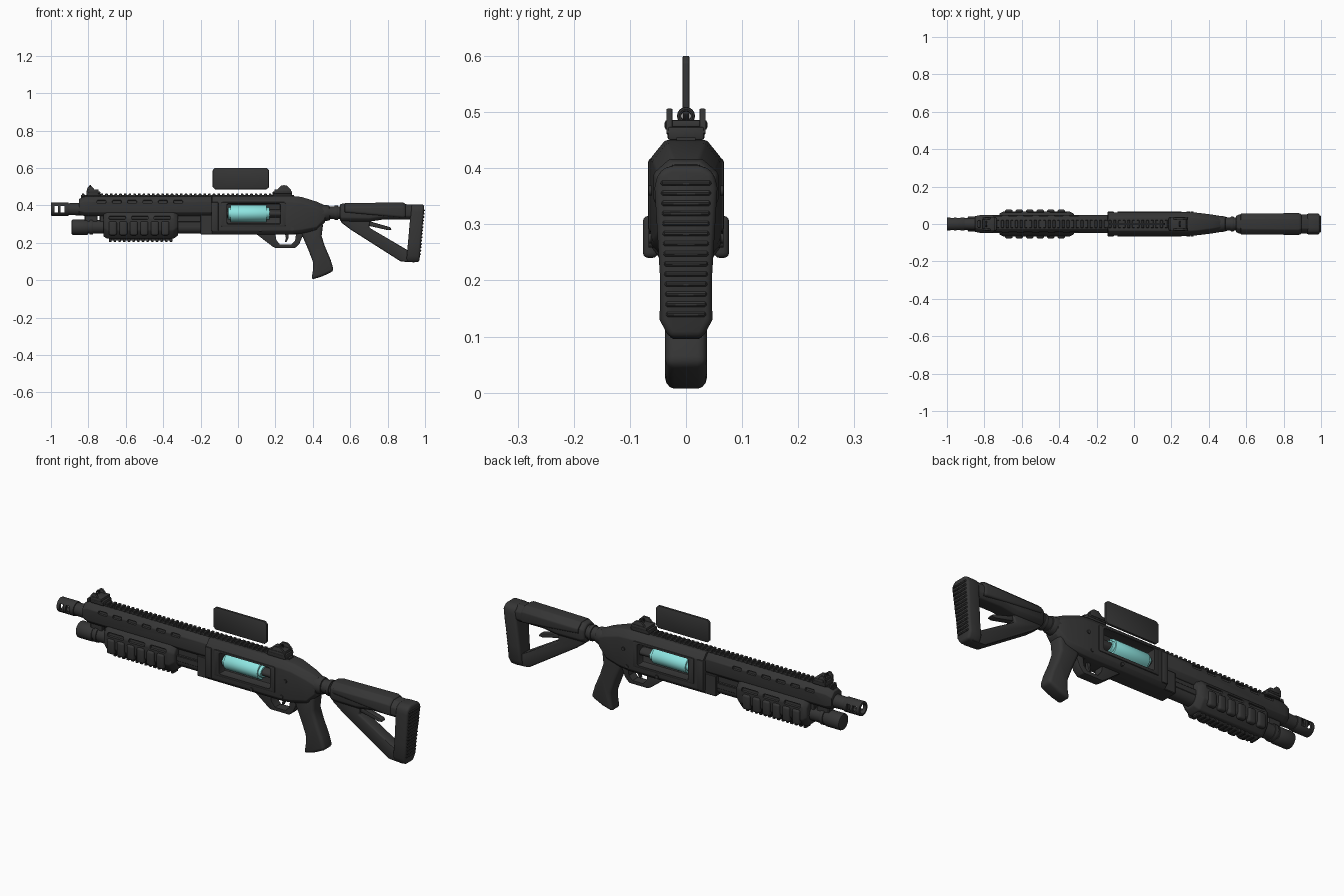
import bpy, bmesh, math
from mathutils import Vector, Matrix

if "Cube" in bpy.data.objects:
    bpy.data.objects.remove(bpy.data.objects["Cube"])


def material(name, rgb):
    m = bpy.data.materials.new(name)
    m.diffuse_color = (*rgb, 1)
    m.use_nodes = True
    m.node_tree.nodes["Principled BSDF"].inputs["Base Color"].default_value = m.diffuse_color
    return m


DARK = material("charcoal", (0.036, 0.036, 0.036))
CYAN = material("pale cyan", (0.27, 0.78, 0.75))


def finish(name, bm, bevel=0.0, seg=2, mat=DARK):
    bmesh.ops.recalc_face_normals(bm, faces=bm.faces[:])
    if bevel:
        edges = [e for e in bm.edges if e.calc_face_angle(0) > 0.5]
        bmesh.ops.bevel(bm, geom=edges, offset=bevel, segments=seg, profile=0.5,
                        affect='EDGES', clamp_overlap=True)
    me = bpy.data.meshes.new(name)
    bm.to_mesh(me)
    bm.free()
    me.materials.append(mat)
    ob = bpy.data.objects.new(name, me)
    bpy.context.collection.objects.link(ob)
    return ob


def prism(name, pts, y0, y1, bevel=0.0, seg=2, axis='y'):
    """Extrude an xz outline along y (or a yz outline along x)."""
    bm = bmesh.new()
    rings = []
    for t in (y0, y1):
        rings.append([bm.verts.new((a, t, z) if axis == 'y' else (t, a, z)) for a, z in pts])
    n = len(pts)
    bm.faces.new(rings[0])
    bm.faces.new(rings[1])
    for i in range(n):
        j = (i + 1) % n
        bm.faces.new((rings[0][i], rings[0][j], rings[1][j], rings[1][i]))
    return finish(name, bm, bevel, seg)


def boxes(name, items, bevel=0.0, seg=1):
    """One object of many boxes, each (x0, x1, y0, y1, z0, z1)."""
    bm = bmesh.new()
    for x0, x1, y0, y1, z0, z1 in items:
        mat = Matrix.Translation(((x0 + x1) / 2, (y0 + y1) / 2, (z0 + z1) / 2)) @ \
            Matrix.Diagonal((x1 - x0, y1 - y0, z1 - z0, 1))
        bmesh.ops.create_cube(bm, size=1, matrix=mat)
    return finish(name, bm, bevel, seg)


def both(items):
    """Mirror box extents across y = 0."""
    return items + [(a, b, -d, -c, e, f) for a, b, c, d, e, f in items]


def cyl(name, p0, p1, r0, r1=None, mat=DARK, bevel=0.0, seg=32):
    p0, p1 = Vector(p0), Vector(p1)
    d = p1 - p0
    bm = bmesh.new()
    m = Matrix.Translation((p0 + p1) / 2) @ d.to_track_quat('Z', 'Y').to_matrix().to_4x4()
    bmesh.ops.create_cone(bm, cap_ends=True, segments=seg, radius1=r0,
                          radius2=r0 if r1 is None else r1, depth=d.length, matrix=m)
    return finish(name, bm, bevel, 2, mat)


def loft(name, sections, top, bot, bevel=0.0):
    """Chamfered cross-sections along x: (x, half width, z low, z high)."""
    bm = bmesh.new()
    rings = []
    for x, w, z0, z1 in sections:
        half = [(w - bot[0], z0), (w, z0 + bot[1]), (w, z1 - top[1]), (w - top[0], z1)]
        pts = half + [(-y, z) for y, z in reversed(half)]
        rings.append([bm.verts.new((x, y, z)) for y, z in pts])
    for a, b in zip(rings, rings[1:]):
        for i in range(8):
            j = (i + 1) % 8
            bm.faces.new((a[i], a[j], b[j], b[i]))
    bm.faces.new(rings[0])
    bm.faces.new(rings[-1])
    return finish(name, bm, bevel)


def cut(targets, cutter):
    for ob in targets:
        mod = ob.modifiers.new("cut", 'BOOLEAN')
        mod.operation = 'DIFFERENCE'
        mod.solver = 'EXACT'
        mod.object = cutter
        bpy.context.view_layer.objects.active = ob
        bpy.ops.object.modifier_apply(modifier=mod.name)
    bpy.data.objects.remove(cutter)


# Muzzle brake: hollow, with side windows
brake = cyl("muzzle_brake", (-1, 0, .38), (-.905, 0, .38), .036, bevel=.004)
cut([brake], cyl("bore_cutter", (-1.05, 0, .38), (-.92, 0, .38), .024))
cut([brake], boxes("window_cutter", [(x, x + .02, -.1, .1, .362, .398) for x in (-.982, -.948)]))
cyl("muzzle_collar", (-.91, 0, .38), (-.84, 0, .38), .031, .034)

# Barrel shroud with vent slots
shroud = loft("barrel_shroud", [(-.85, .042, .35, .435), (-.82, .048, .343, .447),
                                (-.14, .048, .343, .447)], (.022, .025), (.02, .02), .003)
cut([shroud], boxes("vent_cutter", both([(-.755 + i * .082, -.705 + i * .082, .037, .1, .412, .428)
                                         for i in range(6)]), .005, 2))

# Top rail with teeth
boxes("top_rail", [(-.84, .3, -.017, .017, .44, .455)])
boxes("rail_teeth", [(-.835 + i * .025, -.821 + i * .025, -.021, .021, .446, .463)
                     for i in range(45)], .002)

# Magazine tube, cap and barrel clamp
cyl("magazine_tube", (-.85, 0, .285), (-.13, 0, .285), .036)
cyl("magazine_cap", (-.89, 0, .283), (-.80, 0, .283), .041, bevel=.008)
cyl("magazine_ring", (-.795, 0, .285), (-.775, 0, .285), .041, bevel=.003)
boxes("barrel_clamp", [(-.82, -.75, -.02, .02, .3, .36), (-.74, -.13, -.022, .022, .3, .35)], .004)
boxes("slide_bars", both([(-.36, -.13, .03, .038, .285, .315)]) +
      [(-.2, -.13, -.045, .045, .245, .35)], .003)

# Pump forend with slots, grip lobes and lower rail
forend = loft("forend", [(-.72, .055, .235, .355), (-.70, .067, .222, .365),
                         (-.345, .067, .222, .365), (-.32, .055, .24, .355)],
              (.02, .03), (.032, .045), .006)
cut([forend], boxes("forend_slot_cutter", both([(-.69 + i * .12, -.6 + i * .12, .055, .1, .325, .343)
                                                for i in range(3)]), .005, 2))
boxes("forend_lobes", both([(-.69 + i * .056, -.648 + i * .056, .05, .077, .24, .315)
                            for i in range(6)]), .01, 3)
boxes("forend_lower_rail", [(-.69 + i * .025, -.676 + i * .025, -.021, .021, .205, .225)
                            for i in range(14)] + [(-.69, -.35, -.016, .016, .212, .23)], .002)

# Receiver with side windows
receiver = loft("receiver", [(-.14, .062, .245, .45), (.29, .063, .245, .45),
                             (.34, .06, .25, .445), (.42, .05, .265, .42), (.465, .042, .31, .4)],
                (.026, .032), (.018, .02), .004)
frame = boxes("window_frame", [(-.09, .255, -.068, .068, .285, .418)], .008, 2)
cut([receiver, frame], boxes("window_cutter", both([(-.06, .228, .02, .12, .3, .409)]), .008, 2))
boxes("receiver_front_band", [(-.142, -.105, -.066, .066, .262, .418)], .005, 2)

# Glowing core inside the window: ribbed drum with narrower ends
for name, x0, x1, rz, ry, mat in (("core_drum", -.04, .153, .048, .064, CYAN),
                                  ("core_ends", -.053, .168, .034, .058, CYAN),
                                  ("core_bolt", -.07, .235, .024, .05, DARK)):
    ob = cyl(name, (x0, 0, .356), (x1, 0, .356), rz, mat=mat, bevel=.003)
    for v in ob.data.vertices:
        v.co.y *= ry / rz

for x, z in ((.12, .268), (.29, .275), (.31, .36)):
    cyl("receiver_pin", (x, -.067, z), (x, .067, z), .009, seg=16)

# Trigger guard, trigger and pistol grip
guard = prism("trigger_guard", [(.08, .27), (.1, .245), (.185, .18), (.2, .172), (.305, .172),
                                (.328, .195), (.36, .27)], -.024, .024, .004)
cut([guard], prism("guard_cutter", [(.2, .245), (.205, .215), (.225, .19), (.285, .19),
                                    (.305, .21), (.31, .245)], -.1, .1))
prism("trigger", [(.25, .255), (.272, .255), (.27, .225), (.258, .203), (.25, .203), (.256, .225)],
      -.008, .008, .002)
prism("pistol_grip", [(.33, .29), (.345, .235), (.375, .165), (.4, .1), (.402, .06), (.392, .003),
                      (.45, .02), (.513, .05), (.495, .11), (.465, .18), (.447, .235), (.455, .3),
                      (.43, .33)], -.037, .037, .016, 3)

# Stock tube
cyl("stock_collar", (.44, 0, .358), (.49, 0, .36), .046, .04, bevel=.004)
cyl("stock_tube", (.48, 0, .36), (.6, 0, .36), .034)
cyl("stock_ring", (.515, 0, .36), (.535, 0, .36), .039, bevel=.003)

# Shoulder stock: top bar, cheek rest, diagonal strut, lever
loft("stock_top", [(.545, .042, .318, .405), (.56, .05, .315, .41), (.7, .05, .313, .41),
                   (.78, .05, .325, .41), (.935, .05, .325, .405)], (.025, .025), (.018, .018), .005)
loft("cheek_rest", [(.57, .056, .362, .412), (.88, .058, .335, .416), (.895, .053, .335, .41)],
     (.028, .025), (.006, .008), .004)
prism("stock_strut", [(.55, .33), (.55, .31), (.6, .272), (.87, .1), (.95, .095), (.95, .145),
                      (.925, .15), (.7, .282), (.71, .33)], -.03, .03, .008)
prism("stock_lever", [(.68, .325), (.72, .31), (.815, .283), (.822, .27), (.8, .268), (.68, .295)],
      -.016, .016, .004)

# Butt pad, leaning slightly, with ribs
half = [(.03, .405), (.05, .392), (.056, .365), (.046, .2), (.047, .13), (.03, .097)]
pad = prism("butt_pad", half + [(-y, z) for y, z in reversed(half)], .925, .995, .012, 3, 'x')
ribs = boxes("pad_ribs", [(.98, 1.0, -w, w, z, z + .009) for i in range(14)
                          for z, w in [(.135 + i * .018, .036 + i * .0007)]], .003)
for ob in (pad, ribs):
    for v in ob.data.vertices:
        v.co.x += .09 * min(0, v.co.z - .38)

# Front and rear sights
def sight(name, pts, xr):
    x0, x1 = xr
    boxes(name + "_base", [(x0, x1, -.033, .033, .45, .474), (x0 + .01, x1 - .01, -.038, .038, .468, .486)],
          .005, 2)
    for s in (-1, 1):
        prism(name + "_ear", pts, s * .024, s * .035, .002)
    xc = (pts[2][0] + pts[3][0]) / 2
    bpy.ops.mesh.primitive_torus_add(location=(xc, 0, .493), rotation=(0, math.pi / 2, 0),
                                     major_radius=.012, minor_radius=.004,
                                     major_segments=24, minor_segments=8)
    ring = bpy.context.object
    ring.name = name + "_ring"
    ring.data.materials.append(DARK)


sight("front_sight", [(-.81, .46), (-.808, .488), (-.797, .503), (-.783, .503), (-.765, .482),
                      (-.735, .462)], (-.81, -.735))
sight("rear_sight", [(.185, .462), (.21, .486), (.23, .506), (.26, .506), (.282, .486),
                     (.29, .462)], (.185, .29))

# Floating display panel
panel = [(-.135, .497), (-.123, .486), (.153, .486), (.165, .497), (.165, .588), (.153, .6),
         (-.123, .6), (-.135, .588)]
prism("display_panel", panel, -.006, .006, .002)

# Smooth shading with sharp edges kept
bpy.ops.object.select_all(action='DESELECT')
for ob in bpy.context.scene.objects:
    ob.select_set(True)
    bpy.context.view_layer.objects.active = ob
bpy.ops.object.shade_smooth_by_angle(angle=math.radians(35))
